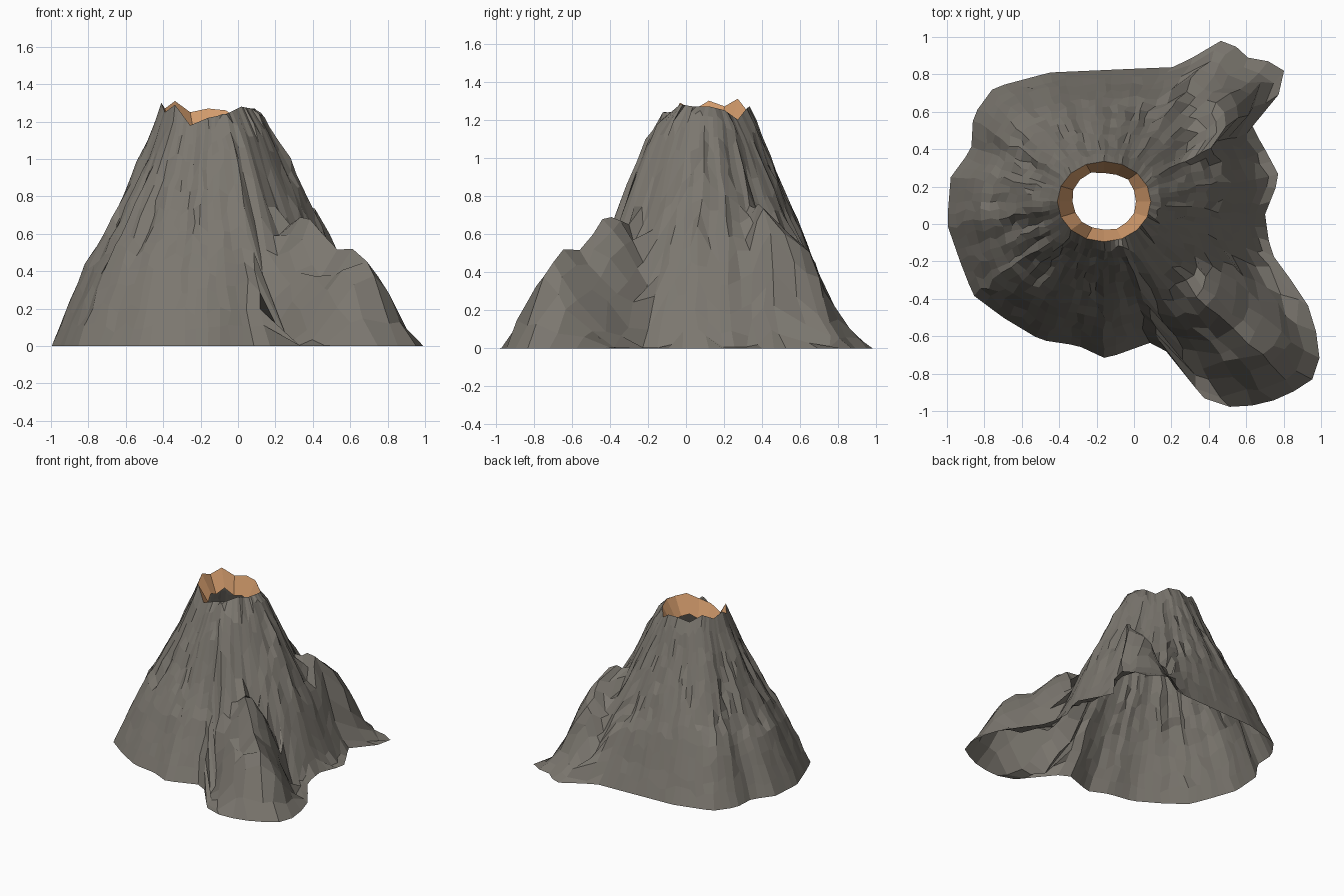
import bpy, bmesh, math, random
from mathutils import Vector, noise

if "Cube" in bpy.data.objects:
    bpy.data.objects.remove(bpy.data.objects["Cube"])

random.seed(7)
CX, CY = -0.16, 0.12          # crater centre
SEG, RINGS = 80, 13

# footprint of the mountain, seen from above
OUTLINE = [(-1, 0), (-.98, .25), (-.87, .4), (-.86, .58), (-.75, .73), (-.45, .81), (0, .83),
           (.25, .84), (.4, .96), (.5, .99), (.62, .88), (.81, .86), (.78, .7), (.63, .52),
           (.7, .4), (.78, .25), (.7, .05), (.73, -.15), (.84, -.3), (.94, -.45), (.98, -.6),
           (1, -.8), (.8, -.93), (.55, -.99), (.37, -.93), (.28, -.85), (.27, -.75),
           (.1, -.63), (-.15, -.72), (-.3, -.65), (-.5, -.62), (-.7, -.5), (-.86, -.38), (-.93, -.2)]
# jagged rim heights, counter-clockwise from +x
RIM = [1.27, 1.25, 1.2, 1.26, 1.27, 1.25, 1.31, 1.27, 1.30, 1.25, 1.29, 1.18, 1.22, 1.24, 1.28, 1.27]
# cone slope: fraction of the way down -> fraction of height
SLOPE = [(0, 1), (.13, .84), (.25, .71), (.36, .6), (.57, .43), (.71, .32), (.83, .18), (1, 0)]
# ridge lines of the two spurs
SPURS = [(.3, [(.2, -.25, .62), (.38, -.4, .71), (.55, -.56, .5), (.7, -.74, .48), (.8, -.86, .3)]),
         (.26, [(.2, .3, .78), (.42, .42, .70), (.45, .57, .62), (.48, .66, .4), (.52, .78, .22), (.56, .92, .08)])]
# extra swellings on the cone: x, y, height, spread
BUMPS = [(-.02, -.22, .15, .12), (.28, .08, .14, .16), (-.2, .55, .08, .15)]


def lerp_table(table, u):
    for (a, za), (b, zb) in zip(table, table[1:]):
        if u <= b:
            return za + (zb - za) * (u - a) / (b - a)
    return table[-1][1]


def rim_at(a):
    k = a / math.tau * 16
    i, f = int(k) % 16, k % 1
    pts = []
    for j in (i, (i + 1) % 16):
        b = math.tau * j / 16
        pts.append(Vector((CX + .25 * math.cos(b), CY + .215 * math.sin(b), RIM[j])))
    return pts[0].lerp(pts[1], f)


def foot_radius(a):
    dx, dy = math.cos(a), math.sin(a)
    best = 0
    for (x1, y1), (x2, y2) in zip(OUTLINE, OUTLINE[1:] + OUTLINE[:1]):
        ex, ey, px, py = x2 - x1, y2 - y1, x1 - CX, y1 - CY
        den = dx * ey - dy * ex
        if abs(den) > 1e-9:
            t, s = (px * ey - py * ex) / den, (px * dy - py * dx) / den
            if 0 <= s <= 1 and t > best:
                best = t
    return best


def spur_height(x, y):
    best = 0
    for width, line in SPURS:
        for p, q in zip(line, line[1:]):
            p, q = Vector(p), Vector(q)
            d = (q - p).xy
            s = max(0, min(1, (Vector((x, y)) - p.xy).dot(d) / d.length_squared))
            c = p.lerp(q, s)
            dist = (Vector((x, y)) - c.xy).length / width
            best = max(best, c.z * (1 - dist ** 1.4) if dist < 1 else 0)
    return best


def material(name, col):
    m = bpy.data.materials.new(name)
    m.diffuse_color = (*col, 1)
    m.use_nodes = True
    m.node_tree.nodes["Principled BSDF"].inputs["Base Color"].default_value = m.diffuse_color
    return m


def make(name, rings, mat):
    bm = bmesh.new()
    loops = [[bm.verts.new(p) for p in ring] for ring in rings]
    for up, low in zip(loops, loops[1:]):
        n = len(up)
        for i in range(n):
            j = (i + 1) % n
            bm.faces.new((up[i], low[i], low[j], up[j]))
    me = bpy.data.meshes.new(name)
    bm.to_mesh(me)
    bm.free()
    me.materials.append(mat)
    ob = bpy.data.objects.new(name, me)
    bpy.context.collection.objects.link(ob)
    return ob


# rocky slope: rings from the rim down to the footprint
rings = [[] for _ in range(RINGS + 1)]
for i in range(SEG):
    a0 = math.tau * i / SEG
    top, R = rim_at(a0), foot_radius(a0)
    r0 = (top.xy - Vector((CX, CY))).length
    cone_R = min(R, .86)
    rib = random.uniform(-.025, .025)
    for k in range(RINGS + 1):
        u = k / RINGS
        inner = 0 < k < RINGS
        a = a0 + (random.uniform(-.3, .3) * math.tau / SEG if inner else 0)
        r = r0 + (R - r0) * (u + (random.uniform(-.3, .3) / RINGS if inner else 0))
        if k == 0:
            rings[0].append(top)
            continue
        x, y = CX + r * math.cos(a), CY + r * math.sin(a)
        if k == RINGS:
            rings[k].append(Vector((x, y, 0)))
            continue
        z = top.z * lerp_table(SLOPE, (r - r0) / (cone_R - r0))
        edge = min(1, max(0, R - r) / .25)
        for bx, by, h, w in BUMPS:
            z += h * math.exp(-((x - bx) ** 2 + (y - by) ** 2) / (2 * w * w)) * edge
        z = max(z, spur_height(x, y) * edge ** .75)
        rough = min(1, u * 4) * edge
        z += rough * (rib + .05 * noise.noise(Vector((x * 6, y * 6, 3))) + random.uniform(-.02, .02))
        rings[k].append(Vector((x, y, max(.004, z))))
make("mountain_slope", rings, material("rock", (.2, .185, .16)))

# crater lip: one band of facets from the rim inwards, open in the middle
rim = [rim_at(math.tau * i / 16) for i in range(16)]
inner = []
for i in range(16):
    a = math.tau * i / 16
    f = random.uniform(.93, 1.05)
    inner.append(Vector((CX + .175 * f * math.cos(a), CY + .16 * f * math.sin(a), RIM[i] - .14)))
make("crater_lip", [inner, rim], material("glow", (.65, .33, .15)))
